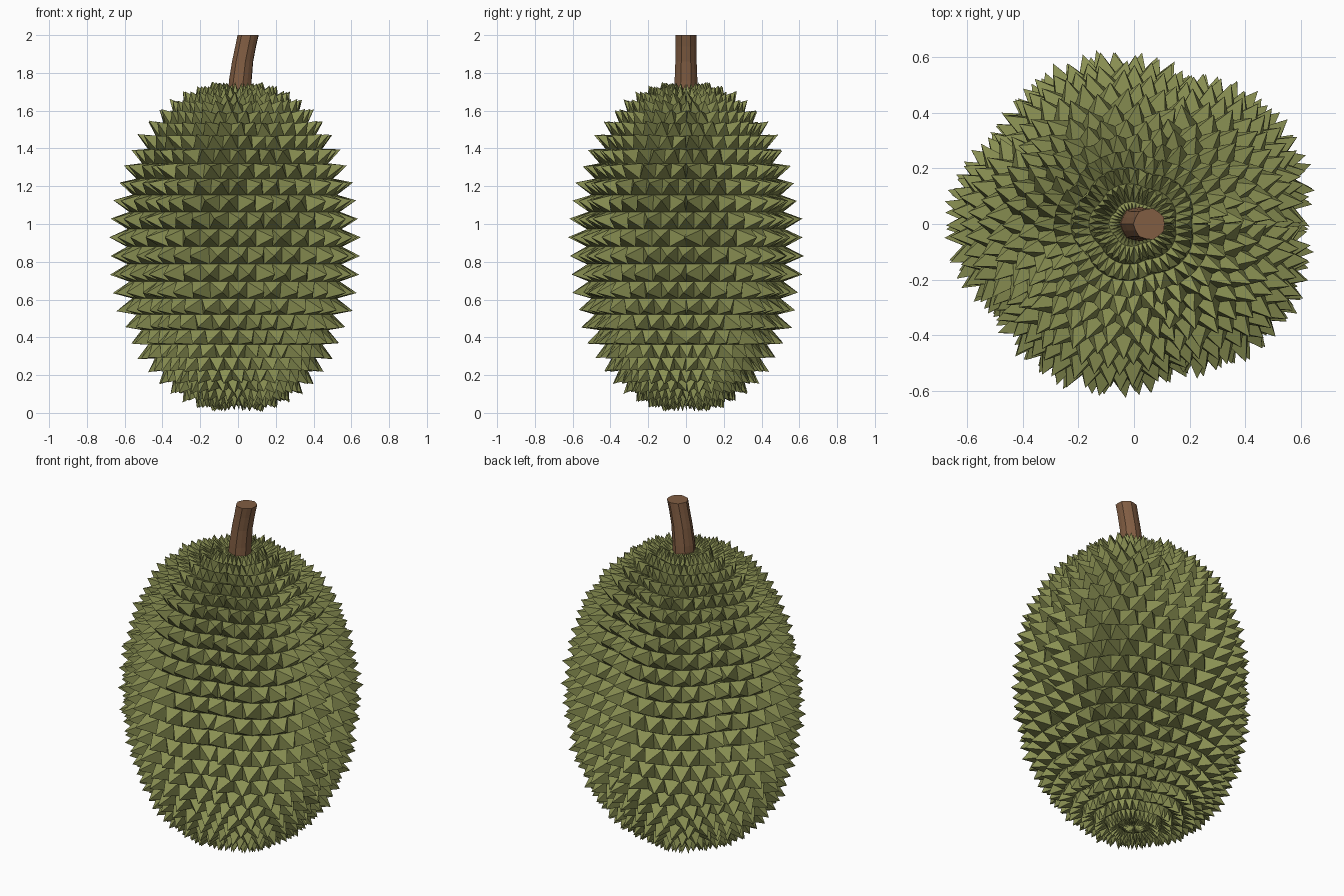
import bpy, bmesh, math, random
from mathutils import Vector

if "Cube" in bpy.data.objects:
    bpy.data.objects.remove(bpy.data.objects["Cube"])

random.seed(4)
ROWS, SEGS = 28, 36


def material(name, rgb):
    m = bpy.data.materials.new(name)
    m.diffuse_color = (*rgb, 1)
    m.use_nodes = True
    m.node_tree.nodes["Principled BSDF"].inputs["Base Color"].default_value = m.diffuse_color
    return m


def make_object(name, bm, mat):
    bmesh.ops.recalc_face_normals(bm, faces=bm.faces)
    me = bpy.data.meshes.new(name)
    bm.to_mesh(me)
    bm.free()
    me.materials.append(mat)
    ob = bpy.data.objects.new(name, me)
    bpy.context.collection.objects.link(ob)
    return ob


# Five-lobed egg surface under the spikes
def skin(phi, theta):
    c = max(math.cos(phi), 0.0) ** 0.86
    r = (0.515 + 0.075 * abs(math.sin(2.5 * theta)) ** 0.6) * c
    return Vector((r * math.cos(theta), 0.91 * r * math.sin(theta),
                   0.88 + 0.83 * math.sin(phi)))


# Spiky husk: staggered rows of four-sided pyramids
bm = bmesh.new()
dp, dt = math.pi / ROWS, math.tau / SEGS
for i in range(ROWS):
    p0 = -math.pi / 2 + i * dp
    mid = p0 + dp / 2
    for j in range(SEGS):
        t0 = (j + 0.5 * (i % 2)) * dt
        base = [skin(p0, t0), skin(p0, t0 + dt),
                skin(p0 + dp, t0 + dt), skin(p0 + dp, t0)]
        normal = (base[2] - base[0]).cross(base[3] - base[1]).normalized()
        length = 0.042 + 0.05 * math.cos(mid)
        if i in (0, ROWS - 1):
            length = 0.015          # small pit at each pole
        length *= random.uniform(0.85, 1.12)
        shift = random.uniform(-0.25, 0.25) * dt
        tip = skin(mid, t0 + dt / 2 + shift) + normal * length
        vs = [bm.verts.new(v) for v in base]
        top = bm.verts.new(tip)
        for k in range(4):
            bm.faces.new((vs[k], vs[(k + 1) % 4], top))
bmesh.ops.remove_doubles(bm, verts=bm.verts, dist=0.0005)
make_object("spiky_husk", bm, material("olive green", (0.25, 0.275, 0.085)))

# Bent, lightly ridged stem
bm = bmesh.new()
N = 14
path = [(0.01, 1.66, 0.063), (0.014, 1.76, 0.06), (0.026, 1.86, 0.056),
        (0.042, 1.94, 0.055), (0.055, 2.0, 0.056)]
rings = []
for x, z, r in path:
    ring = []
    for k in range(N):
        a = math.tau * k / N
        rr = r * (1.03 if k % 2 else 0.97)
        ring.append(bm.verts.new((x + rr * math.cos(a), rr * math.sin(a), z)))
    rings.append(ring)
for lo, hi in zip(rings, rings[1:]):
    for k in range(N):
        n = (k + 1) % N
        bm.faces.new((lo[k], lo[n], hi[n], hi[k]))
bm.faces.new(rings[0][::-1])
bm.faces.new(rings[-1])
make_object("stem", bm, material("bark brown", (0.22, 0.11, 0.055)))
